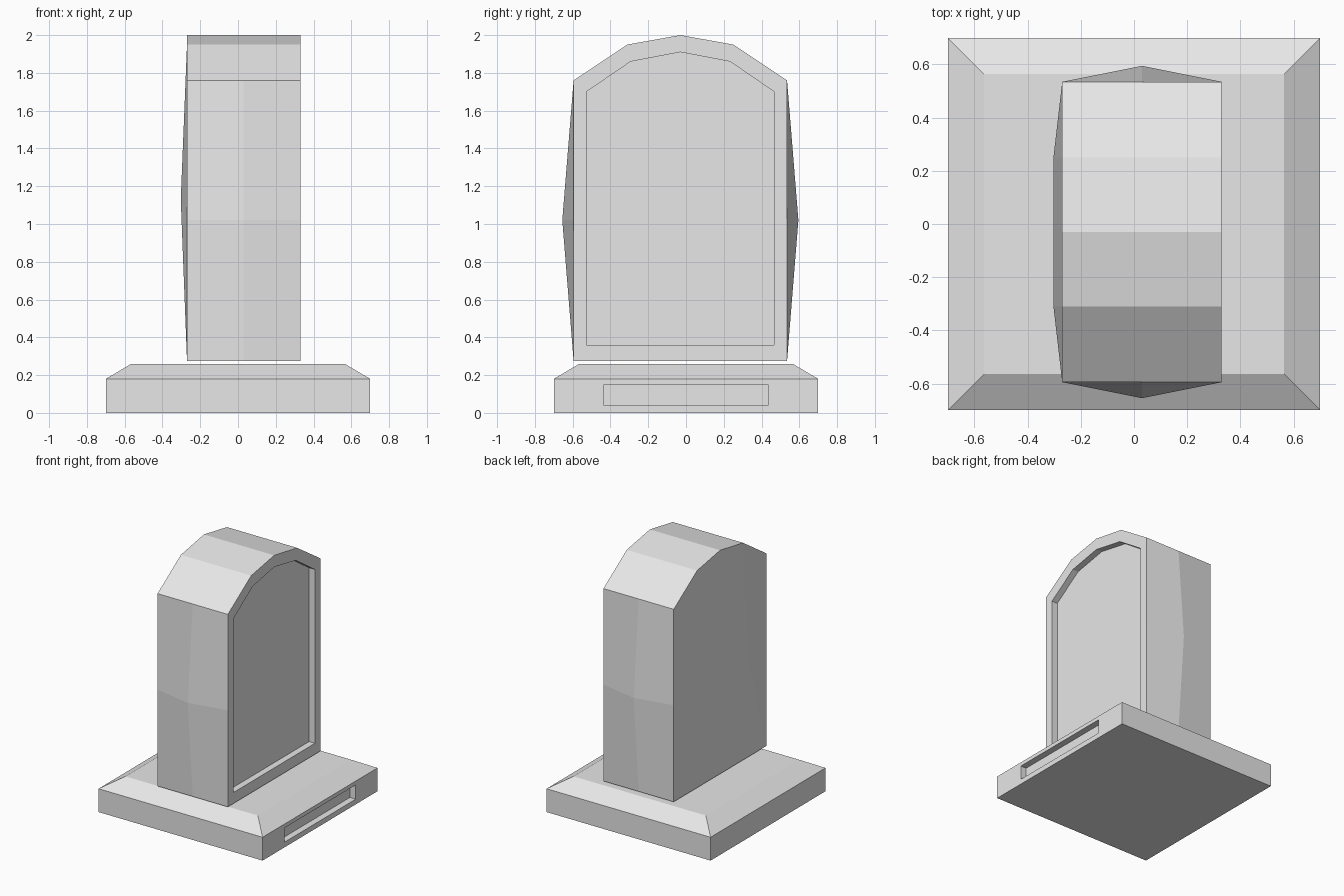
import bpy
import bmesh

cube = bpy.data.objects.get("Cube")
if cube:
    bpy.data.objects.remove(cube, do_unlink=True)

# One plain stone colour
stone = bpy.data.materials.new("light grey stone")
stone.use_nodes = True
colour = (0.8, 0.8, 0.8, 1.0)
stone.diffuse_color = colour
stone.node_tree.nodes["Principled BSDF"].inputs["Base Color"].default_value = colour


def ring(bm, points):
    return [bm.verts.new(p) for p in points]


def bridge(bm, a, b):
    """Join two closed loops of equal length with quads."""
    for i in range(len(a)):
        j = (i + 1) % len(a)
        bm.faces.new((a[i], a[j], b[j], b[i]))


def recess(bm, outer, profile, x, depth):
    """Rim, walls and floor of a sunken panel facing +x."""
    lip = ring(bm, [(x, y, z) for y, z in profile])
    floor = ring(bm, [(x - depth, y, z) for y, z in profile])
    bridge(bm, outer, lip)
    bridge(bm, lip, floor)
    bm.faces.new(floor)


def finish(bm, name):
    bmesh.ops.recalc_face_normals(bm, faces=bm.faces)
    mesh = bpy.data.meshes.new(name)
    bm.to_mesh(mesh)
    bm.free()
    mesh.materials.append(stone)
    bpy.context.collection.objects.link(bpy.data.objects.new(name, mesh))


def arch(half, shoulder, bottom, side_top, shoulder_z, apex, bulge=0.0):
    """Arched outline in (y, z), with a mid point on each side."""
    cy, mid = -0.03, 1.02
    left = [(-half, bottom), (-half - bulge, mid), (-half, side_top), (-shoulder, shoulder_z)]
    right = [(-y, z) for y, z in reversed(left)]
    return [(cy + y, z) for y, z in left + [(0, apex)] + right]


# Base plinth with sloped top and a sunken name slot
bm = bmesh.new()
corners = [(-1, -1), (1, -1), (1, 1), (-1, 1)]
low, mid, top = [ring(bm, [(x * r, y * r, z) for x, y in corners])
                 for r, z in ((0.7, 0), (0.7, 0.18), (0.565, 0.26))]
bm.faces.new(low)
bm.faces.new(top)
bridge(bm, mid, top)
for i in (0, 2, 3):
    j = (i + 1) % 4
    bm.faces.new((low[i], low[j], mid[j], mid[i]))
slot = [(-0.435, 0.04), (0.435, 0.04), (0.435, 0.15), (-0.435, 0.15)]
recess(bm, [low[1], low[2], mid[2], mid[1]], slot, 0.7, 0.05)
finish(bm, "base_plinth")

# Upright slab: three arched sections, the middle one bulging at the sides
bm = bmesh.new()
back, middle, face = [
    ring(bm, [(x, y, z) for y, z in arch(0.565, 0.28, 0.275, 1.76, 1.95, 2.0, bulge)])
    for x, bulge in ((-0.27, 0), (0.03, 0.06), (0.33, 0))]
bridge(bm, back, middle)
bridge(bm, middle, face)
recess(bm, face, arch(0.497, 0.263, 0.36, 1.70, 1.86, 1.91), 0.33, 0.05)

# Slightly domed rear of the slab
p, q = ring(bm, [(-0.303, -0.31, 1.13), (-0.303, 0.25, 1.13)])
b = back
for f in ((b[0], b[1], p), (b[1], b[2], b[3], p), (p, b[3], b[5], q),
          (b[3], b[4], b[5]), (q, b[5], b[6], b[7]), (q, b[7], b[8]),
          (b[0], p, q, b[8])):
    bm.faces.new(f)
finish(bm, "upright_slab")
